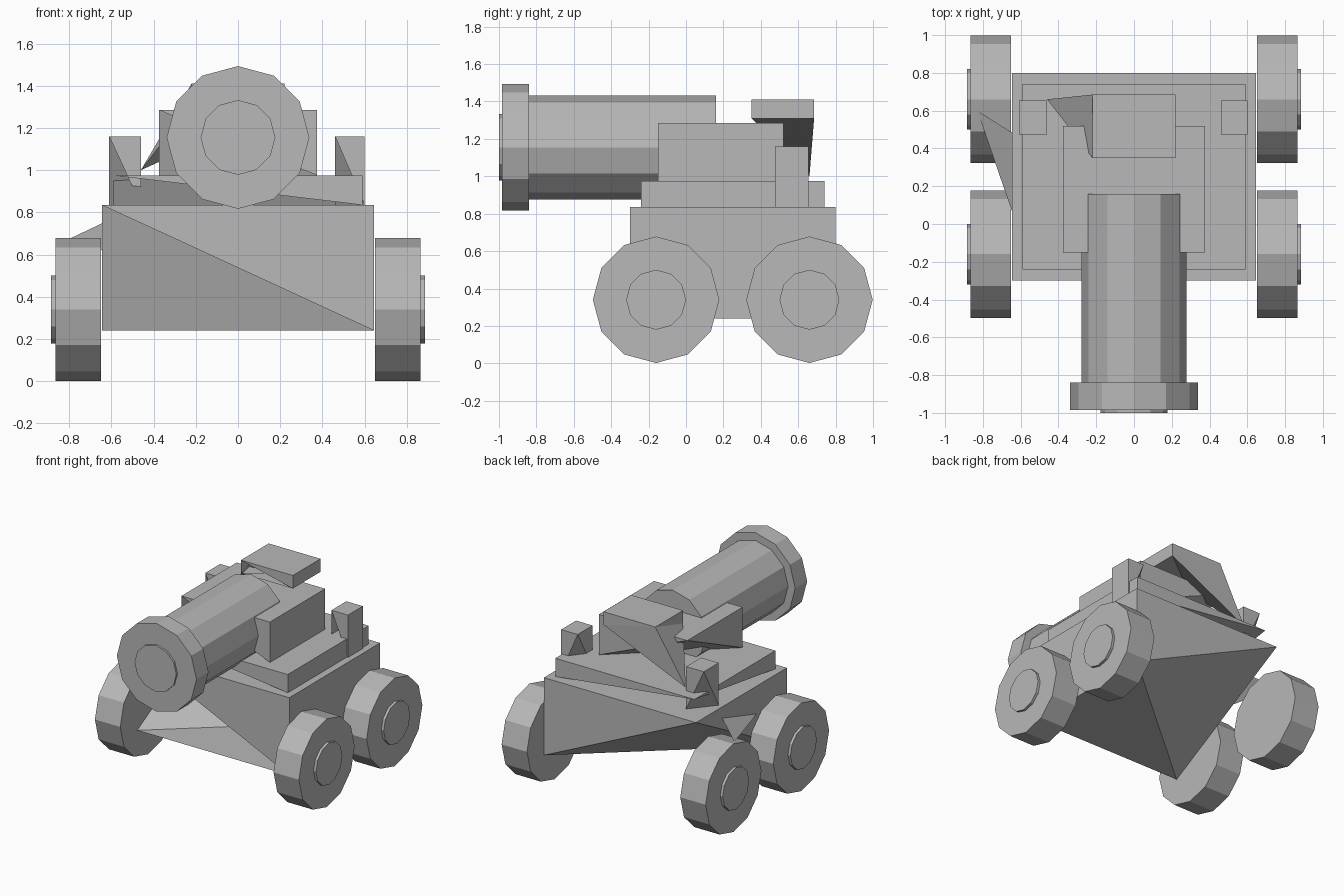
import bpy
import bmesh
from math import pi
from mathutils import Matrix, Vector

if "Cube" in bpy.data.objects:
    bpy.data.objects.remove(bpy.data.objects["Cube"])

# One plain grey for every part
GREY = (0.48, 0.48, 0.48, 1)
grey = bpy.data.materials.new("plain_grey")
grey.use_nodes = True
grey.diffuse_color = GREY
grey.node_tree.nodes["Principled BSDF"].inputs["Base Color"].default_value = GREY


def add_object(name, bm):
    mesh = bpy.data.meshes.new(name)
    bm.to_mesh(mesh)
    bm.free()
    mesh.materials.append(grey)
    obj = bpy.data.objects.new(name, mesh)
    bpy.context.collection.objects.link(obj)
    return obj


def broken_box(name, low, high, corner=None):
    """Box with an open lower front and its lower rear right corner pulled away."""
    (x0, y0, z0), (x1, y1, z1) = low, high
    points = [(x0, y0, z0), (x1, y0, z0), (x1, y1, z0),
              (x0, y0, z1), (x1, y0, z1), (x1, y1, z1), (x0, y1, z1),
              corner or (x0, y1, z1)]
    faces = ["3456", "1254", "143", "526", "276", "021", "072", "036", "067"]
    bm = bmesh.new()
    verts = [bm.verts.new(p) for p in points]
    for face in faces:
        bm.faces.new([verts[int(i)] for i in face])
    bmesh.ops.remove_doubles(bm, verts=bm.verts, dist=0.0001)
    return add_object(name, bm)


def cylinder(name, start, end, radius, axis):
    """Twelve-sided cylinder between two points along X or Y."""
    start, end = Vector(start), Vector(end)
    turn = Matrix.Rotation(pi / 2, 4, "Y" if axis == "X" else "X")
    bm = bmesh.new()
    bmesh.ops.create_cone(bm, cap_ends=True, segments=12, radius1=radius,
                          radius2=radius, depth=(end - start).length,
                          matrix=Matrix.Translation((start + end) / 2) @ turn)
    return add_object(name, bm)


# Carriage
broken_box("carriage_body", (-0.645, -0.3, 0.24), (0.645, 0.8, 0.835))
broken_box("deck_plate", (-0.59, -0.24, 0.835), (0.59, 0.74, 0.975))
broken_box("gun_mount", (-0.375, -0.15, 0.975), (0.375, 0.52, 1.285))
broken_box("hatch", (-0.22, 0.35, 1.31), (0.22, 0.685, 1.41), (-0.46, 0.66, 1.0))
broken_box("left_post", (0.46, 0.475, 0.835), (0.6, 0.655, 1.16))
broken_box("right_post", (-0.61, 0.475, 0.835), (-0.46, 0.655, 1.16))

# Bent bracket behind the right wheel
bm = bmesh.new()
bm.faces.new([bm.verts.new(p) for p in
              [(-0.83, 0.6, 0.66), (-0.64, 0.48, 0.75), (-0.64, 0.05, 0.62)]])
add_object("bent_bracket", bm)

# Barrel
AXIS = 1.155
for name, back, front, radius in (("barrel", 0.16, -0.85, 0.278),
                                  ("muzzle_ring", -0.84, -0.985, 0.338),
                                  ("muzzle_plug", -0.95, -1.0, 0.177)):
    cylinder(name, (0, back, AXIS), (0, front, AXIS), radius, "Y")

# Wheels and hubs
for side, s in (("left", 1), ("right", -1)):
    for end, y in (("front", -0.16), ("rear", 0.66)):
        cylinder(f"{side}_{end}_wheel", (s * 0.65, y, 0.34),
                 (s * 0.865, y, 0.34), 0.338, "X")
        cylinder(f"{side}_{end}_hub", (s * 0.8, y, 0.34),
                 (s * 0.885, y, 0.34), 0.16, "X")
